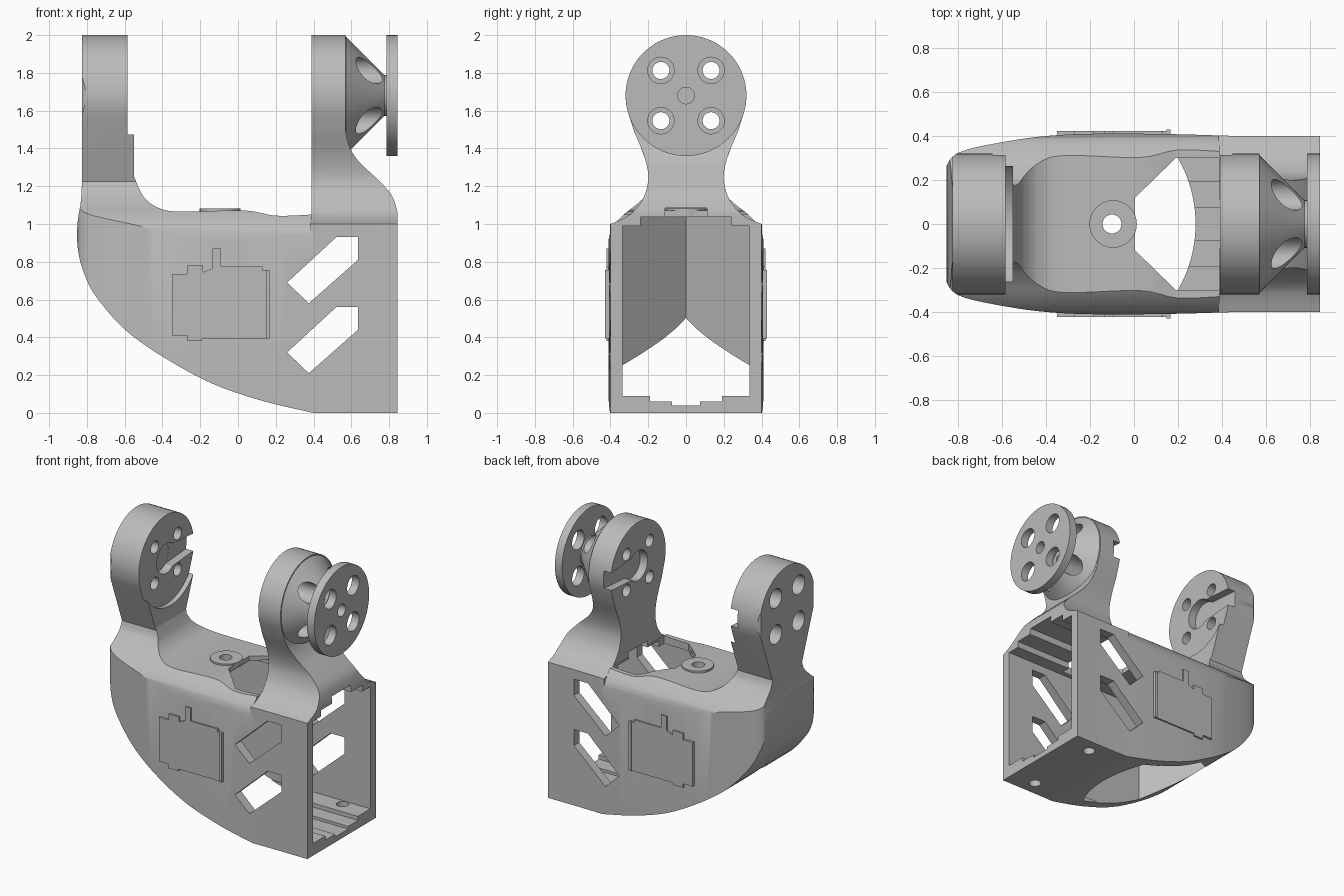
import bpy, bmesh
from math import cos, sin, pi, radians
from mathutils import Vector

cube = bpy.data.objects.get("Cube")
if cube:
    bpy.data.objects.remove(cube, do_unlink=True)

grey = bpy.data.materials.new("matte grey")
grey.use_nodes = True
colour = (0.5, 0.5, 0.5, 1)
grey.diffuse_color = colour
grey.node_tree.nodes["Principled BSDF"].inputs["Base Color"].default_value = colour

AXIS_Z = 1.68          # height of the pivot axis
HOLES = [(y, AXIS_Z + z) for y in (-0.133, 0.133) for z in (-0.133, 0.133)]


def finish(name, bm):
    bmesh.ops.recalc_face_normals(bm, faces=bm.faces)
    mesh = bpy.data.meshes.new(name)
    bm.to_mesh(mesh)
    bm.free()
    mesh.materials.append(grey)
    obj = bpy.data.objects.new(name, mesh)
    bpy.context.collection.objects.link(obj)
    return obj


def prism(name, pts, axis, lo, hi):
    """Extrude a 2D outline along an axis."""
    place = {"x": lambda a, b, v: (v, a, b),
             "y": lambda a, b, v: (a, v, b),
             "z": lambda a, b, v: (a, b, v)}[axis]
    bm = bmesh.new()
    face = bm.faces.new([bm.verts.new(place(a, b, lo)) for a, b in pts])
    new = bmesh.ops.extrude_face_region(bm, geom=[face])["geom"]
    step = Vector(place(0, 0, hi - lo))
    bmesh.ops.translate(bm, vec=step, verts=[g for g in new if isinstance(g, bmesh.types.BMVert)])
    return finish(name, bm)


def circle(a, b, r, n=32):
    return [(a + r * cos(2 * pi * i / n), b + r * sin(2 * pi * i / n)) for i in range(n)]


def box(name, x0, x1, y0, y1, z0, z1):
    return prism(name, [(x0, y0), (x1, y0), (x1, y1), (x0, y1)], "z", z0, z1)


def smooth(pts, n=5):
    """Catmull-Rom curve through the points."""
    p = [Vector(q) for q in [pts[0], *pts, pts[-1]]]
    out = []
    for a, b, c, d in zip(p, p[1:], p[2:], p[3:]):
        for i in range(n):
            t = i / n
            out.append(0.5 * (2 * b + (c - a) * t + (2 * a - 5 * b + 4 * c - d) * t ** 2
                              + (3 * b - a - 3 * c + d) * t ** 3))
    return [tuple(q) for q in out + [p[-1]]]


def mirrored(half):
    return half + [(-a, b) for a, b in reversed(half) if abs(a) > 1e-6]


def boolean(obj, tool, operation="DIFFERENCE"):
    mod = obj.modifiers.new("cut", "BOOLEAN")
    mod.operation = operation
    mod.solver = "EXACT"
    mod.object = tool
    bpy.context.view_layer.objects.active = obj
    bpy.ops.object.modifier_apply(modifier=mod.name)
    bpy.data.objects.remove(tool, do_unlink=True)


# Bracket silhouette from the front: nose, belly, two arms and the ramp
belly = smooth([(-0.825, 1.25), (-0.832, 1.12), (-0.85, 1.0), (-0.848, 0.87), (-0.815, 0.74),
                (-0.74, 0.6), (-0.55, 0.4), (-0.2, 0.185), (0.1, 0.072), (0.4, 0.0)])
ramp = smooth([(0.845, 1.06), (0.815, 1.15), (0.74, 1.235), (0.64, 1.33), (0.59, 1.41), (0.57, 1.49)])
saddle = smooth([(0.39, 1.05), (0.2, 1.044), (0.03, 1.072), (-0.3, 1.065), (-0.42, 1.085),
                 (-0.5, 1.145), (-0.55, 1.25)])
side = ([(-0.825, 2.1)] + belly + [(0.845, 0.0)] + ramp
        + [(0.57, 2.1), (0.39, 2.1)] + saddle + [(-0.55, 2.1)])
bracket = prism("bracket", side, "y", -0.6, 0.6)

# End sections: round heads; the right neck is waisted, the left one tapers onto round shoulders
head = [(0.32 * sin(radians(a)), AXIS_Z + 0.32 * cos(radians(a))) for a in range(0, 111, 5)]
waist = smooth([(0.275, 1.49), (0.225, 1.37), (0.202, 1.28), (0.203, 1.21), (0.23, 1.13),
                (0.285, 1.06), (0.34, 1.025), (0.4, 1.0)])
shoulder = smooth([(0.172, 1.225), (0.195, 1.17), (0.26, 1.105), (0.33, 1.05), (0.385, 0.99),
                   (0.407, 0.93), (0.418, 0.85)])
section = prism("right_section", mirrored(head + waist + [(0.43, 0.985), (0.43, -0.2)]),
                "x", 0.385, 1.2)
boolean(section, prism("left_section", mirrored(head + shoulder + [(0.43, -0.2)]),
                       "x", -1.2, 0.389), "UNION")
boolean(bracket, section, "INTERSECT")

# Plan section: tapered nose
flank = smooth([(-0.86, 0.24), (-0.835, 0.295), (-0.77, 0.335), (-0.6, 0.372), (-0.4, 0.4),
                (-0.15, 0.411), (0.2, 0.408), (0.5, 0.4), (0.9, 0.4)])
plan = flank + [(x, -y) for x, y in reversed(flank)]
boolean(bracket, prism("plan_section", plan, "z", -0.3, 2.3), "INTERSECT")

# Hollow with a wedge end, stepped roof and grooved floor
for half, z0, z1 in ((0.335, 0.09, 0.99), (0.24, 0.9, 1.036)):
    back = half - 0.66
    wedge = [(0.95, -half), (0.95, half), (back, half), (-0.66, 0), (back, -half)]
    boolean(bracket, prism("hollow", wedge, "z", z0, z1))
boolean(bracket, box("roof_groove", 0.3, 0.95, -0.11, 0.11, 0.95, 1.085))
for half, depth in ((0.19, 0.06), (0.075, 0.04)):
    boolean(bracket, box("floor_groove", 0.0, 0.95, -half, half, depth, 0.2))

# Belly opening with a curved edge
arc = [(-0.32 + 0.6 * cos(radians(a)), 0.6 * sin(radians(a))) for a in range(-33, 34, 3)]
boolean(bracket, prism("belly_opening", arc + [(-0.323, 0.333), (-0.657, 0), (-0.323, -0.333)],
                       "z", -0.3, 0.4))

# Roof opening and floor screw holes
opening = [(0.005, -0.12), (0.19, -0.3), (0.388, -0.3), (0.388, 0.3), (0.19, 0.3), (0.005, 0.12)]
boolean(bracket, prism("roof_opening", opening, "z", 0.9, 1.3))
for y in (-0.29, 0.29):
    boolean(bracket, prism("floor_hole", circle(0.65, y, 0.042, 20), "z", -0.2, 0.2))

# Slanted slots through both walls
slot = [(0.26, 0.69), (0.375, 0.58), (0.635, 0.81), (0.635, 0.93), (0.52, 0.93)]
for drop in (0, 0.37):
    boolean(bracket, prism("wall_slot", [(x, z - drop) for x, z in slot], "y", -0.7, 0.7))

# Seat of the left arm, and the coupling recesses in both arms
boolean(bracket, prism("arm_seat", circle(0, AXIS_Z, 0.336, 64), "x", -0.585, -0.4))
lever = [(0.03, AXIS_Z - 0.085), (0.5, AXIS_Z - 0.05), (0.5, AXIS_Z + 0.05), (0.03, AXIS_Z + 0.085)]
for x0, x1 in ((-0.645, -0.5), (0.3, 0.45)):
    boolean(bracket, prism("hub_recess", circle(0, AXIS_Z, 0.11), "x", x0, x1))
    boolean(bracket, prism("lever_slot", lever, "x", x0 + 0.001, x1 - 0.001))

# Flange: cone, stub and disc turned about the pivot axis
bm = bmesh.new()
rings = []
for x, r in ((0.55, 0.312), (0.571, 0.312), (0.775, 0.108), (0.786, 0.108), (0.786, 0.32), (0.845, 0.32)):
    rings.append([bm.verts.new((x, y, z)) for y, z in circle(0, AXIS_Z, r, 64)])
for a, b in zip(rings, rings[1:]):
    for i in range(64):
        j = (i + 1) % 64
        bm.faces.new((a[i], a[j], b[j], b[i]))
bm.faces.new(rings[0])
bm.faces.new(rings[-1])
flange = finish("flange", bm)
boolean(flange, prism("centre_hole", circle(0, AXIS_Z, 0.044), "x", 0.62, 0.95))

# Screw holes with counterbores along the pivot axis
for y, z in HOLES:
    boolean(flange, prism("counterbore", circle(y, z, 0.07), "x", 0.5, 1.0))
    boolean(bracket, prism("counterbore", circle(y, z, 0.07), "x", 0.5, 1.0))
    boolean(bracket, prism("counterbore", circle(y, z, 0.07), "x", -1.0, -0.67))
    boolean(bracket, prism("screw_hole", circle(y, z, 0.045), "x", -1.1, 1.1))

# Raised boss on the roof
boss = prism("roof_boss", circle(-0.095, 0, 0.108), "z", 1.045, 1.082)
boolean(boss, prism("boss_hole", circle(-0.1, 0, 0.043), "z", 0.9, 1.3))
boolean(bracket, prism("boss_hole", circle(-0.1, 0, 0.044), "z", 0.9, 1.3))
parts = [bracket, flange, boss]

# Motor covers on both flanks, each with an upright end rib
cover = [(-0.35, 0.41), (-0.27, 0.41), (-0.27, 0.38), (-0.19, 0.38), (-0.19, 0.395), (0.165, 0.395),
         (0.165, 0.755), (0.13, 0.755), (0.13, 0.775), (-0.09, 0.775), (-0.09, 0.87), (-0.135, 0.87),
         (-0.135, 0.765), (-0.185, 0.745), (-0.185, 0.78), (-0.27, 0.78), (-0.27, 0.735), (-0.35, 0.735)]
for s, label in ((-1, "front"), (1, "back")):
    lo, hi = sorted((s * 0.37, s * 0.422))
    parts.append(prism(label + "_motor_cover", cover, "y", lo, hi))
    lo, hi = sorted((s * 0.38, s * 0.43))
    parts.append(box(label + "_cover_rib", 0.147, 0.166, lo, hi, 0.394, 0.756))

bpy.ops.object.select_all(action="DESELECT")
for part in parts:
    part.select_set(True)
bpy.context.view_layer.objects.active = bracket
bpy.ops.object.shade_smooth_by_angle(angle=radians(28))
